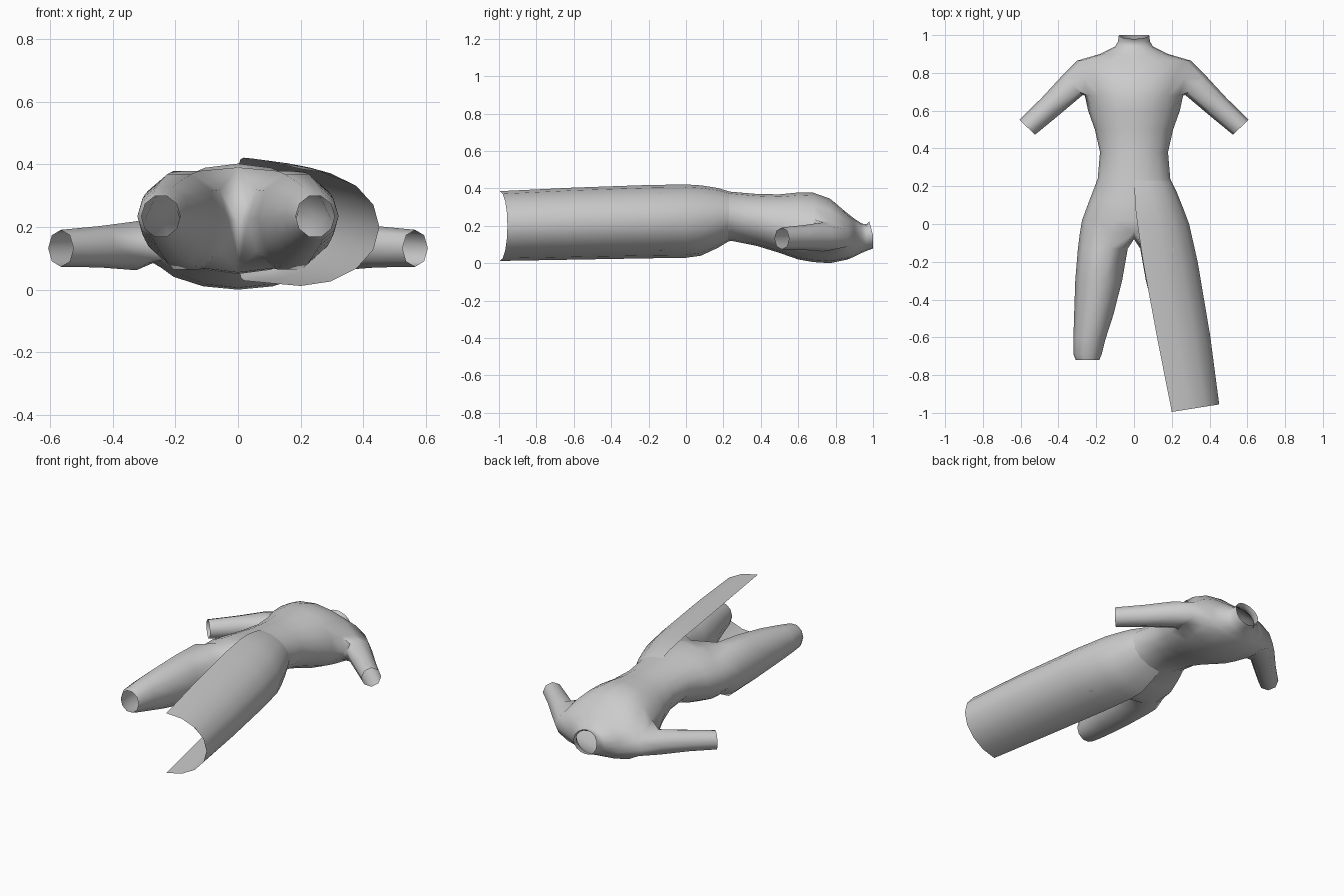
import bpy, bmesh
from math import sin, cos, pi, radians
from mathutils import Vector

if "Cube" in bpy.data.objects:
    bpy.data.objects.remove(bpy.data.objects["Cube"])

N = 8  # segments in a half ring, from top centre round the side to bottom centre


def half_ring(bm, y, x_in, x_out, top, bottom, side, tilt_top=0.0, tilt_side=0.0):
    """Half oval cross-section whose widest point sits at height 'side'."""
    verts = []
    for j in range(N + 1):
        a = pi * j / N
        c, s = cos(a), sin(a)
        if j in (0, N):
            s = 0.0
        z = side + c * ((top - side) if c > 0 else (side - bottom))
        verts.append(bm.verts.new((x_in + (x_out - x_in) * s,
                                   y + tilt_top * max(c, 0) + tilt_side * s, z)))
    return verts


def bridge(bm, a, b, closed=False, skip=()):
    """Quads between two equal rows of vertices."""
    n = len(a)
    for j in range(n if closed else n - 1):
        if j not in skip:
            k = (j + 1) % n
            bm.faces.new((a[j], a[k], b[k], b[j]))


def finish(bm, name, mirror=False):
    bmesh.ops.recalc_face_normals(bm, faces=bm.faces[:])
    mesh = bpy.data.meshes.new(name)
    bm.to_mesh(mesh)
    bm.free()
    ob = bpy.data.objects.new(name, mesh)
    bpy.context.collection.objects.link(ob)
    if mirror:
        ob.modifiers.new("Mirror", 'MIRROR').use_axis[0] = True
    bpy.ops.object.select_all(action='DESELECT')
    ob.select_set(True)
    bpy.context.view_layer.objects.active = ob
    bpy.ops.object.shade_smooth_by_angle(angle=radians(60))
    return ob


# Body: one half, mirrored. Columns: y, width, top, bottom, side height
bm = bmesh.new()
torso = [
    (-.05, .287, .390, .055, .23),
    (.02, .275, .402, .050, .23),
    (.12, .238, .395, .075, .235),
    (.24, .192, .382, .120, .25),
    (.38, .180, .370, .092, .23),
    (.50, .207, .368, .055, .20),
    (.60, .243, .378, .020, .17),
    (.68, .260, .377, .006, .15),   # armpit
    (.77, .290, .345, .000, .14),   # middle of arm hole
    (.865, .300, .265, .020, .13),  # top of shoulder
    (.90, .180, .238, .035, .13),
    (.94, .100, .212, .055, .135),
    (.965, .085, .208, .066, .14),
]
rings = [half_ring(bm, y, 0, w, t, b, s) for y, w, t, b, s in torso]
rings.append(half_ring(bm, 1.0, 0, .08, .222, .078, .15, tilt_top=-.02))
for i in range(len(rings) - 1):
    bridge(bm, rings[i], rings[i + 1], skip=(3, 4) if i in (7, 8) else ())

# Sleeve: grown out of the arm hole
A, M, B = rings[7:10]
loop = [A[4], A[3], M[3], B[3], B[4], B[5], M[5], A[5]]
u = Vector((.71, .70, 0))
for cx, cy, cz, ru, rz in [(.325, .735, .14, .075, .078),
                           (.44, .625, .137, .065, .066),
                           (.565, .512, .132, .057, .059)]:
    ring = []
    for k in range(8):
        a = k * pi / 4
        p = Vector((cx, cy, cz)) - u * ru * cos(a) + Vector((0, 0, rz * sin(a)))
        ring.append(bm.verts.new(p))
    bridge(bm, loop, ring, closed=True)
    loop = ring

# Leg: half hip ring plus one crotch vertex makes a closed loop
loop = rings[0] + [bm.verts.new((0, -.08, .22))]
for y, cx, rx, cz, rz in [(-.13, .165, .132, .222, .165),
                          (-.30, .187, .124, .228, .148),
                          (-.48, .213, .104, .232, .122),
                          (-.61, .236, .085, .234, .097),
                          (-.69, .246, .075, .234, .078),
                          (-.72, .246, .062, .234, .068)]:
    ring = []
    for j in range(10):
        a = radians(270 + 36 * (j + 1))
        ring.append(bm.verts.new((cx + rx * sin(a), y, cz + rz * cos(a))))
    bridge(bm, loop, ring, closed=True)
    loop = ring
finish(bm, "body_suit", mirror=True)

# Half skirt: open sheet wrapping the outside of one leg
# Columns: y, inner x, outer x, top, bottom, side height, lift of the outer hem
bm = bmesh.new()
skirt = [
    (.23, .000, .196, .384, .118, .25, 0),
    (.17, .003, .226, .402, .082, .24, 0),
    (.08, .008, .262, .416, .040, .23, 0),
    (0, .018, .292, .421, .029, .225, 0),
    (-.20, .048, .337, .418, .026, .222, 0),
    (-.60, .122, .403, .404, .019, .212, .01),
    (-.995, .200, .451, .385, .012, .20, .04),
]
rows = [half_ring(bm, y, xi, xo, t, b, s, tilt_side=lift)
        for y, xi, xo, t, b, s, lift in skirt]
for r0, r1 in zip(rows, rows[1:]):
    bridge(bm, r0, r1)
finish(bm, "half_skirt")
